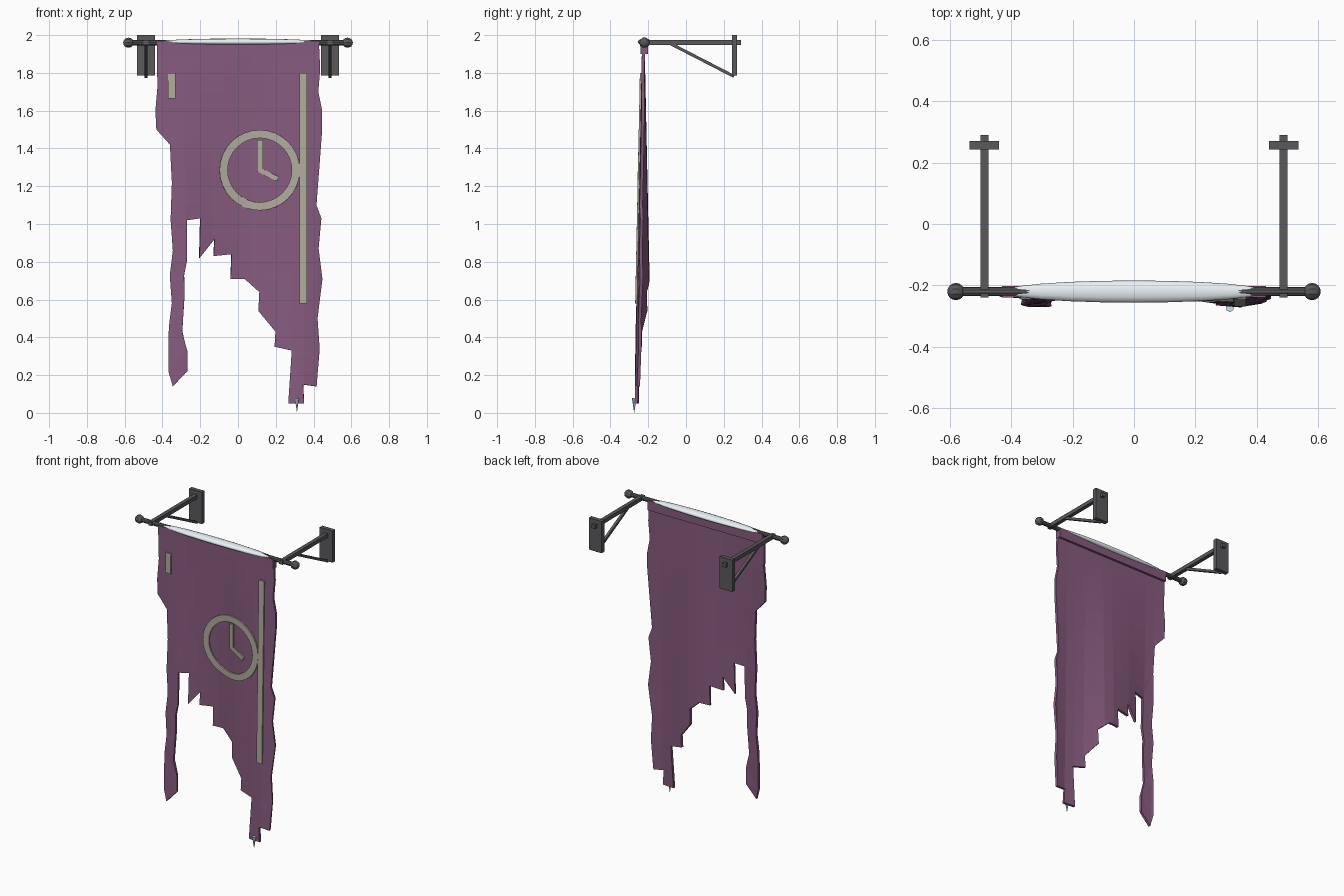
import bpy, bmesh, math
from mathutils import Vector, Matrix

if "Cube" in bpy.data.objects:
    bpy.data.objects.remove(bpy.data.objects["Cube"])


def material(name, rgb):
    m = bpy.data.materials.new(name)
    m.diffuse_color = (*rgb, 1)
    m.use_nodes = True
    m.node_tree.nodes["Principled BSDF"].inputs["Base Color"].default_value = m.diffuse_color
    return m


CLOTH = material("purple_cloth", (0.24, 0.105, 0.21))
TRIM = material("pale_trim", (0.44, 0.41, 0.34))
IRON = material("dark_iron", (0.10, 0.10, 0.11))
SNOW = material("snow", (0.82, 0.88, 0.92))
ICE = material("ice", (0.55, 0.78, 0.85))


def finish(name, bm, mat):
    bmesh.ops.recalc_face_normals(bm, faces=bm.faces)
    me = bpy.data.meshes.new(name)
    bm.to_mesh(me)
    bm.free()
    me.materials.append(mat)
    ob = bpy.data.objects.new(name, me)
    bpy.context.collection.objects.link(ob)
    return ob


def box(name, center, size, mat, rot_x=0):
    bm = bmesh.new()
    bmesh.ops.create_cube(bm, size=1, matrix=Matrix.Translation(center)
                          @ Matrix.Rotation(rot_x, 4, 'X') @ Matrix.Diagonal((*size, 1)))
    return finish(name, bm, mat)


def fold(x, z):
    # gentle folds that deepen towards the bottom of the cloth
    t = max(0, (1.9 - z) / 1.9)
    return -0.226 + 0.040 * t * math.cos(2 * math.pi * x / 0.64) \
        + 0.004 * t * math.sin(2 * math.pi * x / 0.23)


def sheet(name, polys, mat, offset, thick):
    # flat outlines in x-z, sliced into a grid, draped and thickened
    bm = bmesh.new()
    for poly in polys:
        bm.faces.new([bm.verts.new((x, 0, z)) for x, z in poly])
    bmesh.ops.remove_doubles(bm, verts=bm.verts, dist=1e-5)
    bmesh.ops.triangulate(bm, faces=bm.faces)
    cuts = [((-0.42 + 0.07 * i, 0, 0), (1, 0, 0)) for i in range(13)]
    cuts += [((0, 0, 0.2 * i + 0.1), (0, 0, 1)) for i in range(10)]
    for co, no in cuts:
        bmesh.ops.bisect_plane(bm, geom=bm.verts[:] + bm.edges[:] + bm.faces[:],
                               plane_co=co, plane_no=no, dist=1e-5)
    for v in bm.verts:
        v.co.y = fold(v.co.x, v.co.z) + offset
    ob = finish(name, bm, mat)
    mod = ob.modifiers.new("thickness", 'SOLIDIFY')
    mod.thickness, mod.offset = thick, 0
    return ob


def strip(a, b, w):
    a, b = Vector(a), Vector(b)
    n = (b - a).orthogonal().normalized() * w / 2
    return [tuple(p) for p in (a + n, b + n, b - n, a - n)]


# tattered banner
outline = [
    (-0.43, 1.93), (-0.43, 1.82), (-0.425, 1.74), (-0.437, 1.60), (-0.432, 1.50), (-0.36, 1.42),
    (-0.35, 1.22), (-0.356, 1.02), (-0.345, 0.86), (-0.36, 0.73), (-0.35, 0.58), (-0.365, 0.45),
    (-0.367, 0.22), (-0.345, 0.14), (-0.27, 0.22), (-0.27, 0.33), (-0.295, 0.43), (-0.283, 0.62),
    (-0.285, 0.73), (-0.27, 0.81), (-0.27, 1.02), (-0.20, 1.03), (-0.205, 0.82), (-0.125, 0.92),
    (-0.13, 0.83), (-0.035, 0.84), (-0.04, 0.71), (0.035, 0.71), (0.115, 0.64), (0.11, 0.54),
    (0.20, 0.43), (0.195, 0.35), (0.285, 0.33), (0.267, 0.05), (0.35, 0.05), (0.345, 0.15),
    (0.415, 0.14), (0.43, 0.34), (0.42, 0.50), (0.445, 0.71), (0.425, 0.87), (0.44, 1.03),
    (0.415, 1.10), (0.43, 1.30), (0.445, 1.50), (0.445, 1.60), (0.425, 1.70), (0.435, 1.82),
    (0.43, 1.93)]
sheet("banner_cloth", [outline], CLOTH, 0, 0.016)
box("banner_sleeve", (0, -0.221, 1.932), (0.86, 0.038, 0.066), CLOTH)

# pale trim sewn on the front: stripes, ring and two hands
sheet("long_stripe", [strip((0.345, 0.58), (0.345, 1.80), 0.04)], TRIM, -0.011, 0.01)
sheet("short_stripe", [strip((-0.35, 1.665), (-0.35, 1.80), 0.04)], TRIM, -0.011, 0.01)
N, cx, cz = 32, 0.115, 1.285
pt = lambda r, i: (cx + r * math.cos(math.tau * (i % N) / N), cz + r * math.sin(math.tau * (i % N) / N))
sheet("ring_trim", [[pt(0.213, i), pt(0.213, i + 1), pt(0.17, i + 1), pt(0.17, i)] for i in range(N)],
      TRIM, -0.012, 0.01)
sheet("long_hand", [strip((0.117, 1.275), (0.117, 1.445), 0.03)], TRIM, -0.012, 0.01)
sheet("short_hand", [strip((0.115, 1.285), (0.212, 1.238), 0.026)], TRIM, -0.011, 0.01)

# pole with ball ends
along_x = Matrix.Rotation(math.pi / 2, 4, 'Y')
bm = bmesh.new()
bmesh.ops.create_cone(bm, cap_ends=True, segments=10, radius1=0.015, radius2=0.015, depth=1.16,
                      matrix=Matrix.Translation((0, -0.22, 1.96)) @ along_x)
finish("pole", bm, IRON)

for side, s in (("left", -1), ("right", 1)):
    bm = bmesh.new()
    bmesh.ops.create_uvsphere(bm, u_segments=10, v_segments=8, radius=0.028,
                              matrix=Matrix.Translation((s * 0.58, -0.22, 1.96)) @ along_x)
    finish(side + "_finial", bm, IRON)
    # wall bracket: plate, arm and diagonal brace
    x = s * 0.487
    box(side + "_wall_plate", (x, 0.257, 1.893), (0.096, 0.028, 0.214), IRON)
    box(side + "_arm", (x, 0.025, 1.96), (0.026, 0.53, 0.026), IRON)
    box(side + "_brace", (x, 0.088, 1.867), (0.018, 0.375, 0.016), IRON, -math.atan2(0.17, 0.33))

# snow resting along the pole
bm = bmesh.new()
bmesh.ops.create_uvsphere(bm, u_segments=12, v_segments=12, radius=1,
                          matrix=Matrix.Translation((0, -0.22, 1.964))
                          @ Matrix.Diagonal((0.43, 0.036, 0.018, 1)) @ along_x)
snow = finish("snow_cap", bm, SNOW)
snow.data.shade_smooth()

# icicle at the lowest tatter
bm = bmesh.new()
bmesh.ops.create_cone(bm, cap_ends=True, segments=6, radius1=0.0, radius2=0.013, depth=0.08,
                      matrix=Matrix.Translation((0.312, -0.274, 0.04)))
finish("icicle", bm, ICE)
